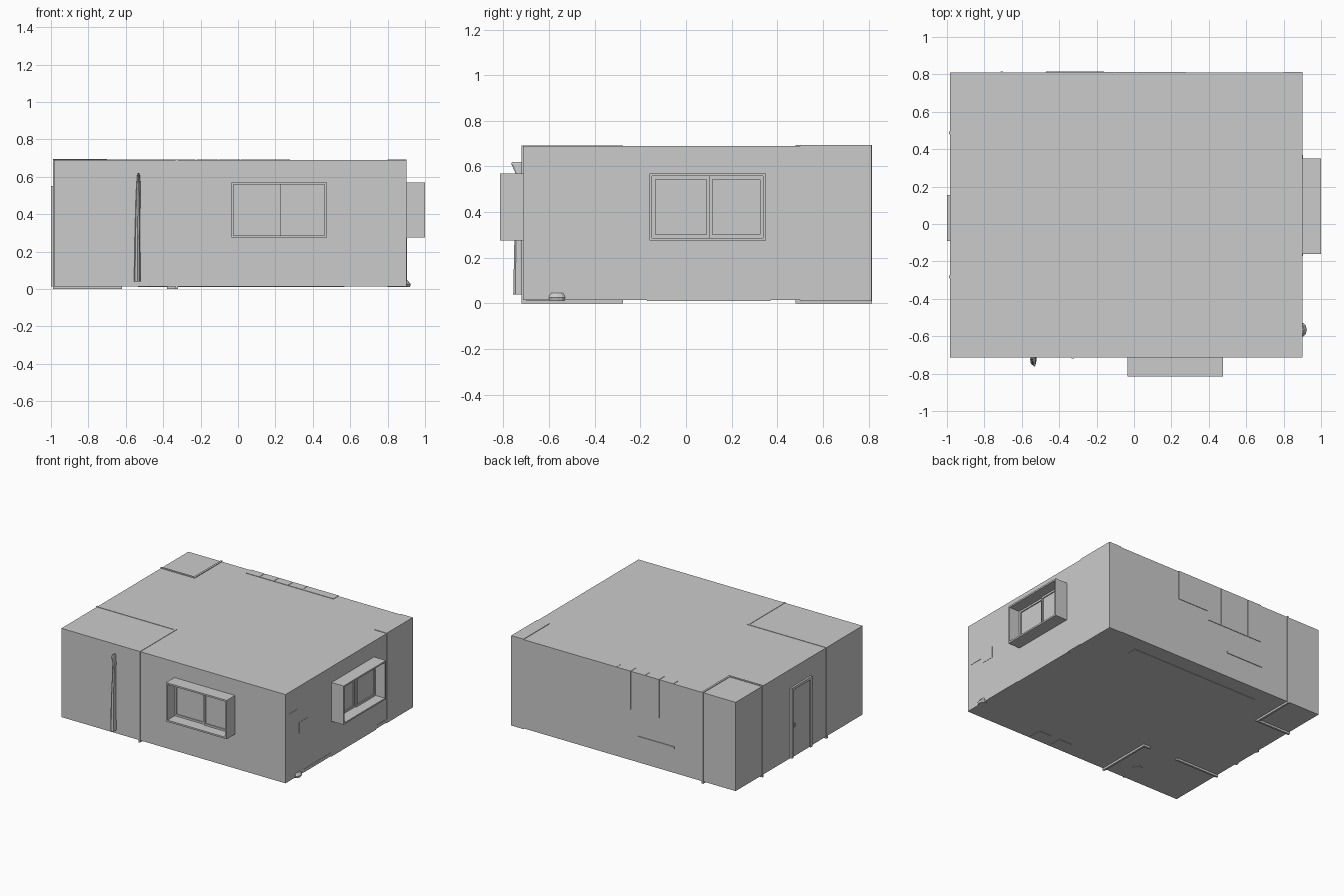
import bpy, bmesh, math
from mathutils import Vector

if "Cube" in bpy.data.objects:
    bpy.data.objects.remove(bpy.data.objects["Cube"])

X0, X1, Y0, Y1, Z0, Z1 = -0.985, 0.90, -0.715, 0.81, 0.015, 0.69


def box(name, x0, x1, y0, y1, z0, z1):
    bm = bmesh.new()
    bmesh.ops.create_cube(bm, size=1)
    for v in bm.verts:
        v.co = Vector(((x0 + x1) / 2 + v.co.x * (x1 - x0),
                       (y0 + y1) / 2 + v.co.y * (y1 - y0),
                       (z0 + z1) / 2 + v.co.z * (z1 - z0)))
    return finish(name, bm)


def finish(name, bm):
    me = bpy.data.meshes.new(name)
    bm.to_mesh(me)
    bm.free()
    ob = bpy.data.objects.new(name, me)
    bpy.context.collection.objects.link(ob)
    return ob


def loft(name, rings, sides=8):
    # rings: (centre, radius x, radius y), stacked upwards
    bm = bmesh.new()
    loops = []
    for (x, y, z), rx, ry in rings:
        loops.append([bm.verts.new((x + rx * math.cos(a), y + ry * math.sin(a), z))
                      for a in (2 * math.pi * i / sides for i in range(sides))])
    for a, b in zip(loops, loops[1:]):
        for i in range(sides):
            j = (i + 1) % sides
            bm.faces.new((a[i], a[j], b[j], b[i]))
    bm.faces.new(loops[0][::-1])
    bm.faces.new(loops[-1])
    return finish(name, bm)


# Room shell
box("room_shell", X0, X1, Y0, Y1, Z0, Z1)


# Projecting window boxes, built in (along the wall, outwards, up) coordinates
def window(name, wall, u0, u1, to_world):
    def part(n, a0, a1, d0, d1, z0, z1):
        if to_world == "front":
            box(name + n, a0, a1, wall - d1, wall - d0, z0, z1)
        else:
            box(name + n, wall + d0, wall + d1, a0, a1, z0, z1)

    def frame(n, a0, a1, z0, z1, d0, d1, t):
        part(n + "_sill", a0, a1, d0, d1, z0, z0 + t)
        part(n + "_head", a0, a1, d0, d1, z1 - t, z1)
        part(n + "_left_jamb", a0, a0 + t, d0, d1, z0 + t, z1 - t)
        part(n + "_right_jamb", a1 - t, a1, d0, d1, z0 + t, z1 - t)

    mid = (u0 + u1) / 2 + 0.008
    frame("_surround", u0, u1, 0.275, 0.57, -0.005, 0.10, 0.012)
    frame("_left_sash", u0 + 0.012, mid, 0.287, 0.558, 0, 0.012, 0.014)
    frame("_right_sash", mid, u1 - 0.012, 0.287, 0.558, 0, 0.022, 0.014)
    part("_left_glass", u0 + 0.02, mid - 0.01, 0, 0.004, 0.295, 0.55)
    part("_right_glass", mid + 0.01, u1 - 0.02, 0, 0.014, 0.295, 0.55)


window("front_window", Y0, -0.035, 0.475, "front")
window("right_window", X1, -0.16, 0.35, "right")

# Corner rooms: partition walls poking slightly through the shell
P = 0.005
box("bath_side_wall", -0.335, -0.32, Y0 - P, -0.275, 0, Z1 + 0.003)
box("bath_back_wall_inner", -0.38, -0.32, -0.29, -0.275, 0, Z1 + 0.003)
box("bath_back_wall_outer", X0 - P, -0.62, -0.29, -0.275, 0, Z1 + 0.003)
box("bath_wall_over_door", -0.62, -0.38, -0.29, -0.275, 0.5, Z1 + 0.003)
box("closet_side_wall", -0.715, -0.70, 0.48, Y1 + P, 0, Z1 + P)
box("closet_front_wall", X0 - P, -0.70, 0.48, 0.495, 0, Z1 + P)
box("corner_column", 0.80, X1 + 0.002, 0.50, Y1 + 0.002, 0.01, Z1 + 0.004)

# Door on the left wall with its raised frame
for n, y0, y1, z0, z1 in (("near_jamb", -0.09, -0.07, 0.015, 0.55),
                          ("far_jamb", 0.135, 0.155, 0.015, 0.55),
                          ("head", -0.07, 0.135, 0.53, 0.55)):
    box("door_" + n, X0 - 0.015, X0, y0, y1, z0, z1)
box("door_panel", X0 - 0.004, X0, -0.07, 0.135, 0.015, 0.53)
box("door_handle", X0 - 0.010, X0, 0.105, 0.12, 0.24, 0.27)

# Wall cupboards showing through the back wall
box("cooker_hood", 0.016, 0.278, 0.75, Y1 + 0.004, 0.47, Z1 + 0.003)
for i in range(4):
    x = 0.014 - 0.12 * i
    box(f"wall_cupboard_{i + 1}", x - 0.117, x, 0.75, Y1 + 0.004, 0.40, Z1 + 0.003)
box("back_rail", -0.47, -0.16, Y1 - 0.01, Y1 + 0.005, 0.20, 0.215)

# Flat panels on the right wall and furniture bottoms under the floor
box("large_picture", X1 - 0.01, X1 + 0.002, -0.68, -0.57, 0.37, 0.525)
box("small_picture", X1 - 0.01, X1 + 0.002, -0.55, -0.45, 0.33, 0.415)
box("headboard", X1 - 0.01, X1 + 0.003, -0.17, 0.37, 0.01, 0.272)
box("right_skirting", X1 - 0.01, X1 + 0.002, -0.50, 0.59, 0.015, 0.04)
box("counter_plinth", -0.51, 0.57, 0.62, 0.69, 0.012, 0.03)
for i, x in enumerate((0.24, 0.06)):
    box(f"stand_base_{i + 1}", x, x + 0.11, -0.70, -0.60, 0.012, 0.03)

# Slim folded curtain bulging through the front wall
curtain = loft("shower_curtain", [((-0.538, -0.725, 0.04), 0.018, 0.032),
                                  ((-0.538, -0.727, 0.28), 0.014, 0.025),
                                  ((-0.534, -0.723, 0.50), 0.012, 0.018),
                                  ((-0.532, -0.725, 0.57), 0.010, 0.022),
                                  ((-0.532, -0.735, 0.61), 0.007, 0.030),
                                  ((-0.532, -0.735, 0.62), 0.003, 0.028)])

# Small slipper tip poking out of the right wall, and a drain under the bath
loft("slipper", [((0.895, -0.565, 0.010), 0.024, 0.035),
                 ((0.895, -0.565, 0.025), 0.029, 0.038),
                 ((0.893, -0.565, 0.045), 0.015, 0.030)], 10)
loft("bath_drain", [((-0.50, -0.56, 0.011), 0.035, 0.035),
                    ((-0.50, -0.56, 0.02), 0.035, 0.035)], 16)
